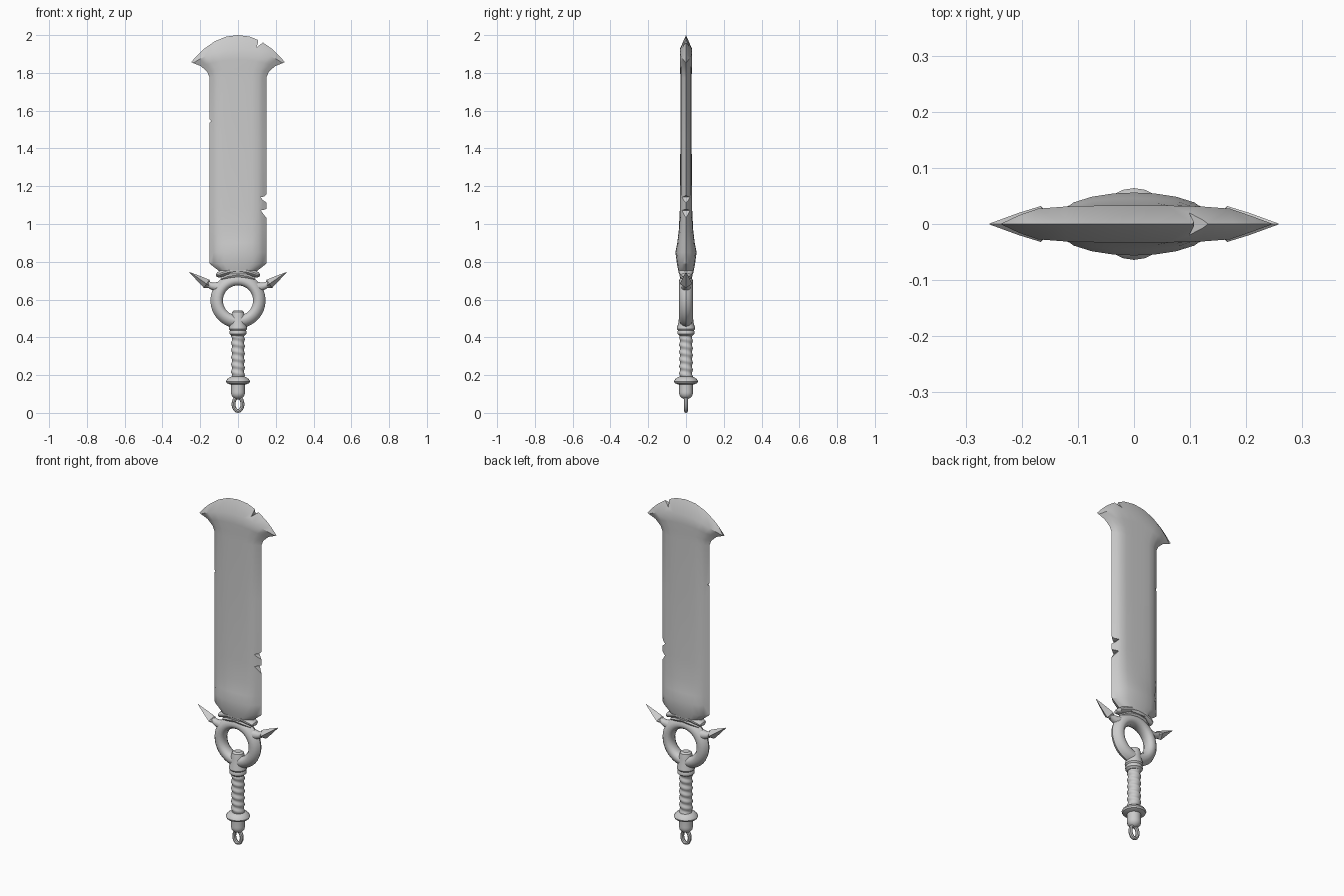
import bpy, bmesh
from math import sin, cos, pi, hypot

if "Cube" in bpy.data.objects:
    bpy.data.objects.remove(bpy.data.objects["Cube"])


def finish(name, bm, angle=35):
    bmesh.ops.remove_doubles(bm, verts=bm.verts, dist=1e-5)
    bmesh.ops.recalc_face_normals(bm, faces=bm.faces)
    me = bpy.data.meshes.new(name)
    bm.to_mesh(me)
    bm.free()
    ob = bpy.data.objects.new(name, me)
    bpy.context.collection.objects.link(ob)
    smooth(ob, angle)
    return ob


def smooth(ob, angle):
    bpy.ops.object.select_all(action='DESELECT')
    ob.select_set(True)
    bpy.context.view_layer.objects.active = ob
    bpy.ops.object.shade_smooth_by_angle(angle=angle * pi / 180)


def skin(name, rings, closed=False, angle=35):
    """Bridge successive vertex rings; cap the ends unless closed."""
    bm = bmesh.new()
    vs = [[bm.verts.new(p) for p in r] for r in rings]
    n = len(rings[0])
    for a, b in zip(vs, vs[1:] + (vs[:1] if closed else [])):
        for j in range(n):
            bm.faces.new((a[j], a[(j + 1) % n], b[(j + 1) % n], b[j]))
    if not closed:
        bm.faces.new(vs[0])
        bm.faces.new(vs[-1])
    return finish(name, bm, angle)


def turn(name, profile, sides=20):
    """Turned part about z from (radius, z) pairs."""
    return skin(name, [[(r * cos(2 * pi * j / sides), r * sin(2 * pi * j / sides), z)
                        for j in range(sides)] for r, z in profile])


def tube(name, path, sides=12, closed=False, angle=35):
    """Sweep in the xz plane through (x, z, in-plane half size, y half size)."""
    rings, n = [], len(path)
    for i, (x, z, a, b) in enumerate(path):
        p = path[(i - 1) % n if closed else max(i - 1, 0)]
        q = path[(i + 1) % n if closed else min(i + 1, n - 1)]
        dx, dz = q[0] - p[0], q[1] - p[1]
        l = hypot(dx, dz)
        nx, nz = -dz / l, dx / l
        rings.append([(x + nx * a * cos(t), b * sin(t), z + nz * a * cos(t))
                      for t in (2 * pi * j / sides for j in range(sides))])
    return skin(name, rings, closed, angle)


# Blade: rows of (centre z, edge z, half width, half thickness)
rows = [(.735, .735, .085, .036), (.757, .757, .108, .042), (.79, .79, .15, .048),
        (.85, .85, .15, .056), (.90, .90, .15, .046), (.97, .97, .15, .038),
        (1.09, 1.09, .15, .032), (1.45, 1.45, .15, .03), (1.775, 1.775, .15, .03),
        (1.82, 1.805, .163, .031), (1.87, 1.835, .195, .033),
        (1.925, 1.852, .238, .033), (2.0, 1.857, .248, 0)]
cols = [-1, -.86, -.72, -.5, -.25, 0, .25, .5, .72, .86, 1]
flat = {0: 1, .25: 1, .5: .97, .72: .86, .86: .5, 1: 0}
bm = bmesh.new()
for side in (-1, 1):
    grid = []
    for zc, ze, w, t in rows:
        base = min(t, .03)
        grid.append([bm.verts.new((u * w,
                                   side * (base * flat[abs(u)] + (t - base) * (1 - u * u)),
                                   zc + (ze - zc) * abs(u) ** 2.1)) for u in cols])
    for a, b in zip(grid, grid[1:]):
        for j in range(len(cols) - 1):
            bm.faces.new((a[j], a[j + 1], b[j + 1], b[j]))
bmesh.ops.remove_doubles(bm, verts=bm.verts, dist=1e-5)
bmesh.ops.holes_fill(bm, edges=[e for e in bm.edges if e.is_boundary], sides=0)
blade = finish("blade", bm)

# Battle damage: chips cut into the edges and the tip
chips = [[(.17, 1.175), (.138, 1.145), (.118, 1.142), (.134, 1.125), (.17, 1.10)],
         [(.17, 1.085), (.135, 1.075), (.12, 1.072), (.148, 1.035), (.17, 1.02)],
         [(-.17, 1.57), (-.14, 1.545), (-.17, 1.525)],
         [(.095, 2.01), (.107, 1.965), (.098, 1.935), (.142, 1.968), (.14, 2.01)]]
for pts in chips:
    cutter = skin("chip_cutter", [[(x, y, z) for x, z in pts] for y in (-.1, .1)])
    cutter.hide_render = True
    m = blade.modifiers.new("chip", 'BOOLEAN')
    m.operation, m.solver, m.object = 'DIFFERENCE', 'EXACT', cutter
    bpy.context.view_layer.objects.active = blade
    bpy.ops.object.modifier_apply(modifier=m.name)
    bpy.data.objects.remove(cutter)
smooth(blade, 35)

# Curved collar under the blade and the neck below it
tube("blade_collar", [(x, .755 - 2.3 * x * x, a, b) for x, a, b in
     ((-.115, .004, .01), (-.108, .013, .028), (-.085, .019, .036), (-.045, .022, .041), (0, .023, .042),
      (.045, .022, .041), (.085, .019, .036), (.108, .013, .028), (.115, .004, .01))], 14)
tube("collar_neck", [(x, .73 - 2.6 * x * x, a, b) for x, a, b in
     ((-.09, .008, .015), (-.05, .018, .034), (0, .019, .036), (.05, .018, .034), (.09, .008, .015))])

# Ring guard with a ridged outer rim
half = [(.08, .014), (.09, .03), (.107, .036), (.126, .029), (.139, .016)]
section = half + [(.146, 0)] + [(r, -y) for r, y in reversed(half)]
skin("ring_guard", [[(r * cos(t), y, .595 + r * sin(t)) for r, y in section]
                    for t in (2 * pi * i / 36 for i in range(36))], True, 40)

# Horns: curved stem and spear-shaped point on each side
for s, side in ((1, "right"), (-1, "left")):
    tube(side + "_horn_stem", [(s * x, z, a, b) for x, z, a, b in
         ((.085, .665, .034, .028), (.112, .667, .026, .025), (.14, .672, .018, .02), (.172, .688, .015, .017))])
    tube(side + "_horn_point", [(s * x, z, a, b) for x, z, a, b in
         ((.148, .672, .012, .012), (.166, .683, .026, .032), (.205, .710, .016, .02), (.257, .745, .001, .001))],
         4, angle=20)

# Socket gripping the ring
turn("grip_socket", [(.02, .543), (.031, .535), (.037, .51), (.04, .475), (.047, .455),
                     (.048, .445), (.042, .437), (.046, .428), (.045, .418), (.034, .408)])

# Handle with a spiral wrap
n = 20
skin("handle", [[(r * cos(t), r * sin(t), z) for t, r in
                 ((t, .0335 + .003 * sin(2 * pi * z / .038 + t))
                  for t in (2 * pi * j / n for j in range(n)))]
                for z in (.17 + .006 * i for i in range(42))], angle=60)

# Pommel with flange
turn("pommel_flange", [(.034, .192), (.045, .188), (.058, .178), (.064, .167), (.06, .158), (.042, .15)])
turn("pommel", [(.036, .155), (.036, .115), (.037, .105), (.034, .092), (.024, .08), (.012, .074)])

# Hanging loop
tube("pommel_loop", [(.024 * cos(t), .046 + .036 * sin(t), .01, .011)
                     for t in (2 * pi * i / 20 for i in range(20))], 8, True)
loop = bpy.data.objects["pommel_loop"]
loop.location.z = 0
